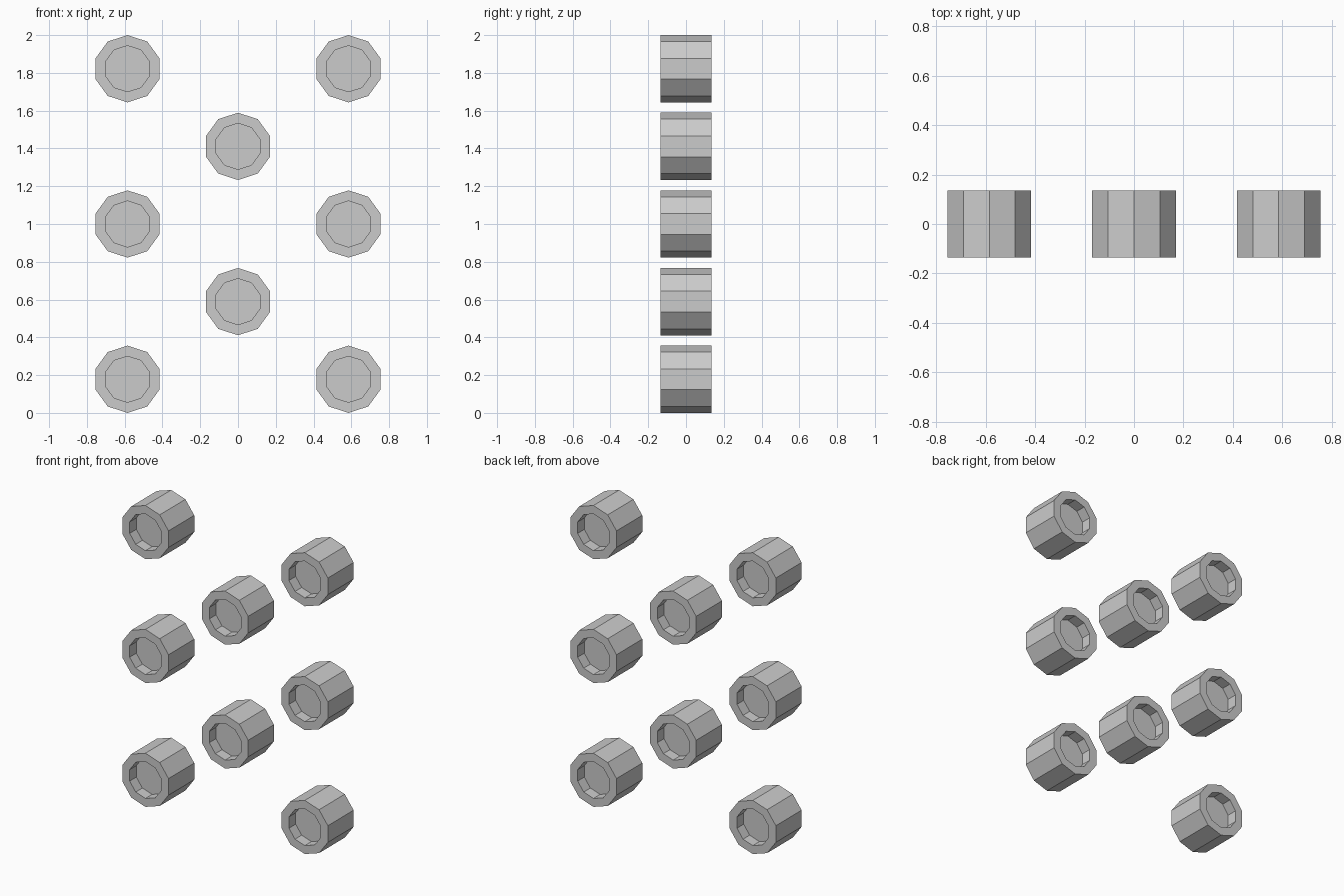
import bpy, bmesh
from math import sin, cos, pi

if "Cube" in bpy.data.objects:
    bpy.data.objects.remove(bpy.data.objects["Cube"])

SIDES = 10
R_OUT, R_IN = 0.178, 0.122
HALF, RECESS = 0.135, 0.07
COL, ROW = 0.585, 0.411

# Ten-sided stud along y with a recess in both ends
bm = bmesh.new()
floor = HALF - RECESS
profile = [(R_IN, -floor), (R_IN, -HALF), (R_OUT, -HALF),
           (R_OUT, HALF), (R_IN, HALF), (R_IN, floor)]
rings = [[bm.verts.new((r * sin(2 * pi * i / SIDES), y, r * cos(2 * pi * i / SIDES)))
          for i in range(SIDES)] for r, y in profile]
for a, b in zip(rings, rings[1:]):
    for i in range(SIDES):
        j = (i + 1) % SIDES
        bm.faces.new((a[i], a[j], b[j], b[i]))
bm.faces.new(rings[0])
bm.faces.new(rings[-1])
bmesh.ops.recalc_face_normals(bm, faces=bm.faces)
mesh = bpy.data.meshes.new("stud")
bm.to_mesh(mesh)
bm.free()


def place(name, x, z):
    obj = bpy.data.objects.new(name, mesh)
    obj.location = (x, 0, z)
    bpy.context.collection.objects.link(obj)


# Three studs in each side column
for side, x in (("left", -COL), ("right", COL)):
    for level, k in (("bottom", -2), ("middle", 0), ("top", 2)):
        place(f"{side}_{level}_stud", x, 1 + k * ROW)

# Two studs in the centre column
place("centre_lower_stud", 0, 1 - ROW)
place("centre_upper_stud", 0, 1 + ROW)
